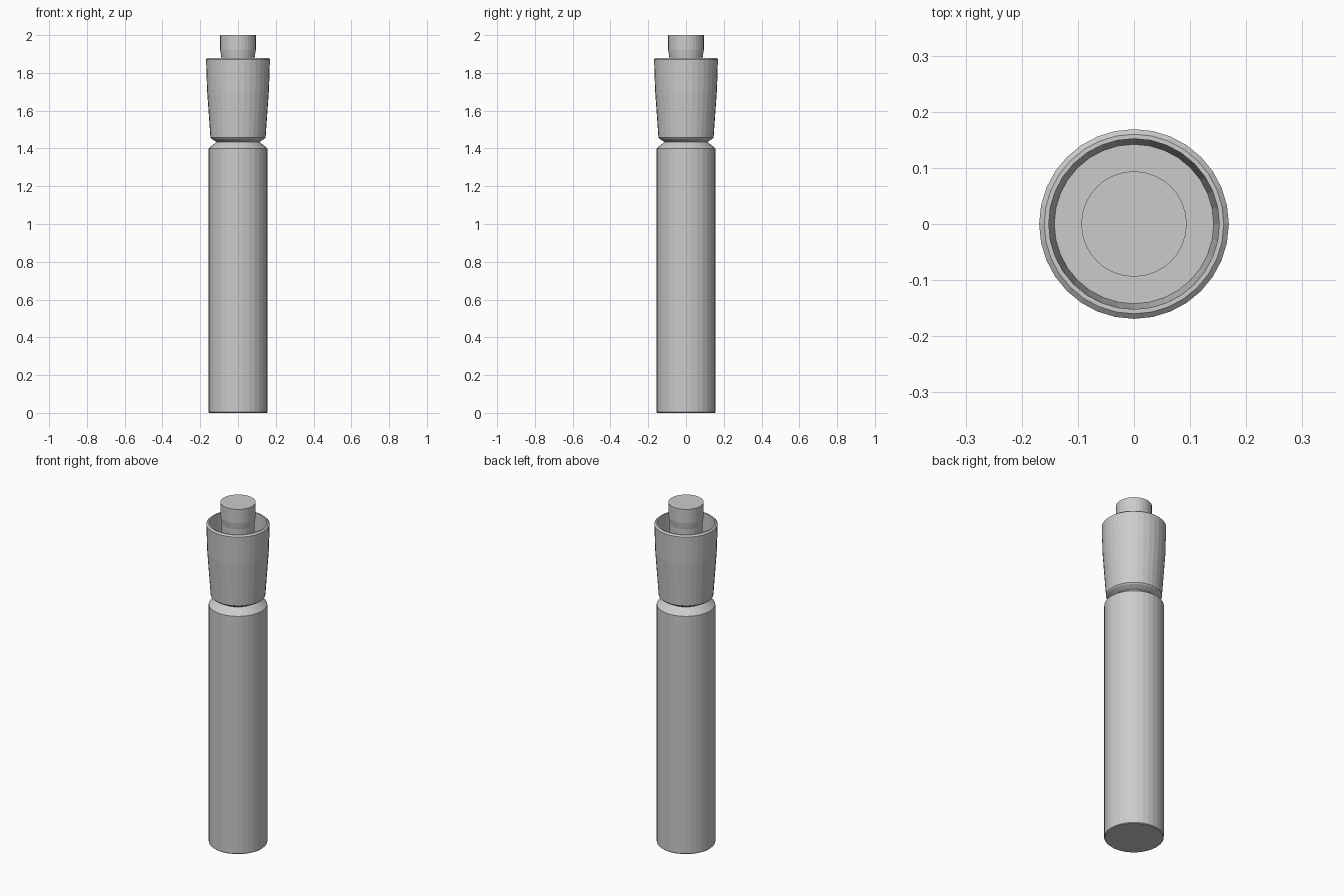
import bpy, bmesh
from math import tau, cos, sin

cube = bpy.data.objects.get("Cube")
if cube:
    bpy.data.objects.remove(cube, do_unlink=True)

SIDES = 32

grey = bpy.data.materials.new("light_grey")
grey.use_nodes = True
colour = (0.6, 0.6, 0.6, 1)
grey.diffuse_color = colour
grey.node_tree.nodes["Principled BSDF"].inputs["Base Color"].default_value = colour


def lathe(name, profile):
    """Turn a (radius, height) profile, listed bottom to top, and cap both ends."""
    bm = bmesh.new()
    rings = [[bm.verts.new((r * cos(tau * i / SIDES), r * sin(tau * i / SIDES), z))
              for i in range(SIDES)] for r, z in profile]
    for low, high in zip(rings, rings[1:]):
        for i in range(SIDES):
            j = (i + 1) % SIDES
            bm.faces.new((low[i], low[j], high[j], high[i]))
    bm.faces.new(rings[0][::-1])
    bm.faces.new(rings[-1])
    mesh = bpy.data.meshes.new(name)
    bm.to_mesh(mesh)
    bm.free()
    mesh.materials.append(grey)
    obj = bpy.data.objects.new(name, mesh)
    bpy.context.collection.objects.link(obj)
    return obj


# Long handle with a chamfered shoulder
lathe("handle", [(0.152, 0), (0.156, 0.004), (0.156, 1.4), (0.113, 1.435)])

# Flared cup: narrow neck, outer wall, bevelled rim, inner wall and floor
lathe("cup", [(0.113, 1.435), (0.14, 1.45), (0.146, 1.457), (0.164, 1.71),
              (0.169, 1.872), (0.16, 1.88), (0.152, 1.88), (0.149, 1.71),
              (0.142, 1.62)])

# Push button standing in the cup, slightly wider at its top
lathe("button", [(0.085, 1.62), (0.088, 1.88), (0.094, 1.92), (0.094, 2)])
